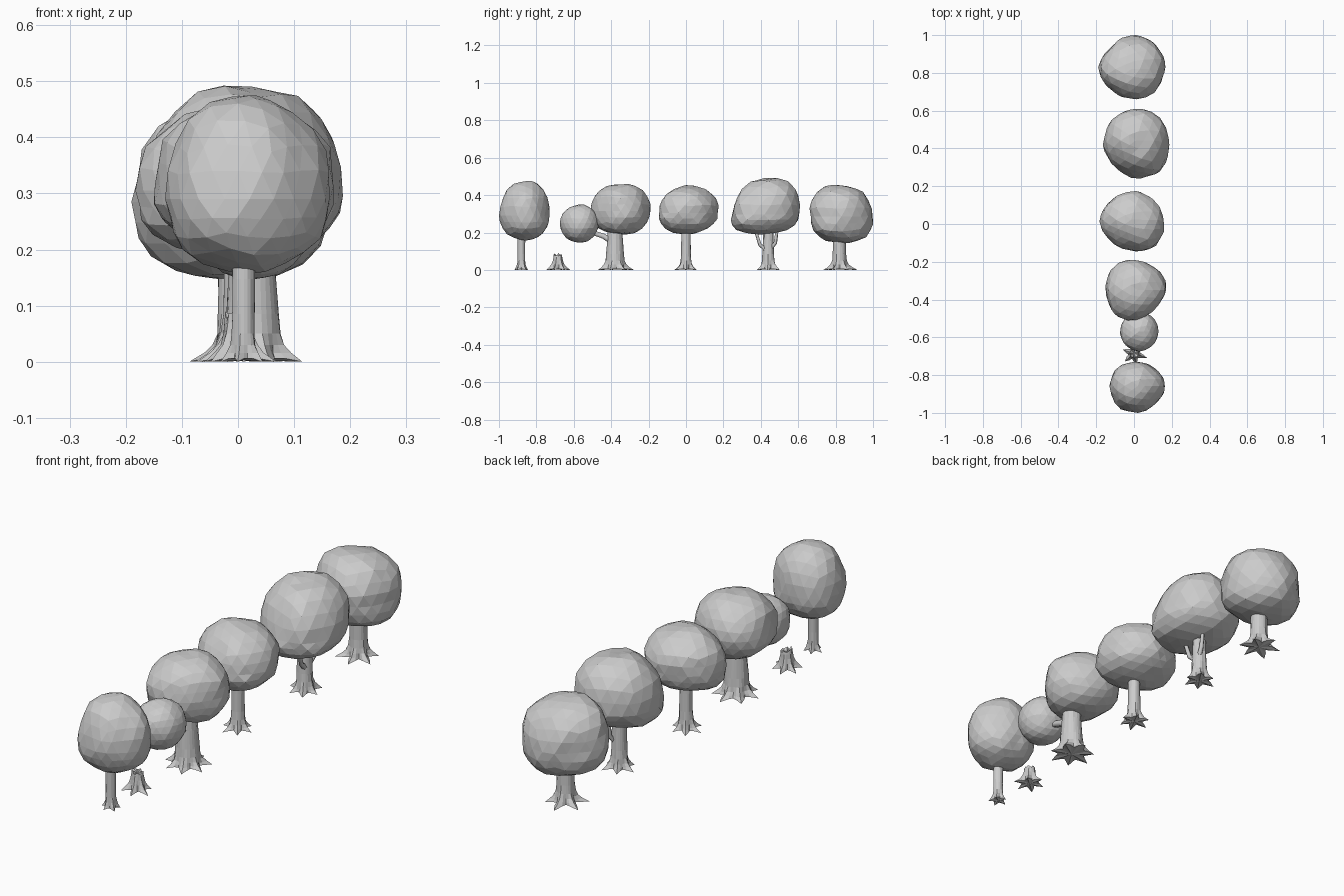
import bpy, bmesh, math, random
from mathutils import Vector, noise

if "Cube" in bpy.data.objects:
    bpy.data.objects.remove(bpy.data.objects["Cube"])

random.seed(4)


def finish(bm, name):
    bmesh.ops.recalc_face_normals(bm, faces=bm.faces)
    me = bpy.data.meshes.new(name)
    bm.to_mesh(me)
    bm.free()
    ob = bpy.data.objects.new(name, me)
    bpy.context.collection.objects.link(ob)
    return ob


# Leafy crown: faceted ball following 8 plan radii, leaned, then fitted to its box
def crown(name, box, equator, radii, lean=0.0, boxy=2.4, rough=0.07):
    bm = bmesh.new()
    bmesh.ops.create_icosphere(bm, subdivisions=3, radius=1)
    off = Vector([random.uniform(-20, 20) for _ in range(3)])
    for v in bm.verts:
        p = v.co.copy()
        a = (math.atan2(p.y, p.x) / (math.pi / 4)) % 8
        i, f = int(a) % 8, a - int(a)
        r = radii[i] * (1 - f) + radii[(i + 1) % 8] * f
        h = math.hypot(p.x, p.y)
        k = (h ** boxy + abs(p.z) ** boxy) ** (-1 / boxy)
        k *= 1 + rough * noise.noise(p * 1.8 + off) + random.uniform(-.008, .008)
        p *= k
        r = r / 30
        v.co = (p.x * r, p.y * r + lean * p.z, p.z)
    lo = [min(v.co[i] for v in bm.verts) for i in range(3)]
    hi = [max(v.co[i] for v in bm.verts) for i in range(3)]
    for v in bm.verts:
        c = v.co
        for i in (0, 1):
            a, b = box[2 * i], box[2 * i + 1]
            c[i] = a + (c[i] - lo[i]) / (hi[i] - lo[i]) * (b - a)
        if c.z > 0:
            c.z = equator + c.z / hi[2] * (box[5] - equator)
        else:
            c.z = equator - c.z / lo[2] * (equator - box[4])
    return finish(bm, name)


# Trunk: stacked rings whose foot spreads into pointed roots
def trunk(name, x, y, r_low, r_top, top, reach, roots=6, jag=0.0):
    bm = bmesh.new()
    n = roots * 4
    amp = [random.uniform(.75, 1.1) for _ in range(roots)]
    turn = random.uniform(0, 6)
    rings = []
    levels = [.006, .016, .03, .05, .085]
    if top > .1:
        levels += [.5 * (.085 + top)]
    else:
        levels[-1] = .07
    levels += [top]
    for z in levels:
        t = min(1, z / top)
        ring = []
        for i in range(n):
            a = turn + 2 * math.pi * i / n
            lobe = (1, .42, .08, .42)[i % 4] * amp[((i + 1) // 4) % roots]
            r = r_low + (r_top - r_low) * t
            r += (reach - r_low) * math.exp(-(z - .006) / .017) * lobe
            r *= random.uniform(.96, 1.04)
            dz = random.uniform(-jag, 0) if z == top else 0
            ring.append(bm.verts.new((x + r * math.cos(a), y + r * math.sin(a), z + dz)))
        rings.append(ring)
    for lower, upper in zip(rings, rings[1:]):
        for i in range(n):
            j = (i + 1) % n
            bm.faces.new((lower[i], lower[j], upper[j], upper[i]))
    for ring, z in ((rings[0], 0.003), (rings[-1], top - jag)):
        c = bm.verts.new((x, y, z))
        for i in range(n):
            bm.faces.new((ring[i], ring[(i + 1) % n], c))
    # root tips touch the ground
    for i in range(0, n, 4):
        rings[0][i].co.z = 0
    return finish(bm, name)


# Branch: tapered six-sided limb along a path
def branch(name, pts, r0, r1):
    cu = bpy.data.curves.new(name, 'CURVE')
    cu.dimensions = '3D'
    cu.bevel_depth = 1
    cu.bevel_resolution = 1
    cu.use_fill_caps = True
    sp = cu.splines.new('POLY')
    sp.points.add(len(pts) - 1)
    for i, p in enumerate(pts):
        sp.points[i].co = (*p, 1)
        sp.points[i].radius = r0 + (r1 - r0) * i / (len(pts) - 1)
    ob = bpy.data.objects.new(name, cu)
    bpy.context.collection.objects.link(ob)
    return ob


# Crowns, front to back
crown("crown_1", (-.13, .163, -1.0, -.73, .157, .475), .29,
      (27, 25, 24, 27, 28, 29, 26, 25), boxy=2.3)
crown("crown_2", (-.15, .17, -.51, -.19, .19, .46), .315,
      (29, 28, 29, 32, 31, 32, 29, 25), boxy=2.3)
crown("side_crown", (-.073, .13, -.675, -.465, .147, .35), .25,
      (30,) * 8, boxy=2.1, rough=.05)
crown("crown_3", (-.183, .16, -.145, .175, .19, .453), .305,
      (32, 31, 29, 28, 32, 28, 29, 35), lean=.05, boxy=2.3)
crown("crown_4", (-.165, .187, .24, .61, .19, .492), .295,
      (33, 36, 34, 33, 33, 29, 31, 35), lean=.15)
crown("crown_5", (-.19, .166, .66, 1.0, .143, .455), .285,
      (34, 33, 31, 29, 34, 31, 31, 34), lean=-.06, boxy=2.6)

# Trunks and stump
trunk("trunk_1", .01, -.88, .019, .021, .21, .042, 5)
trunk("stump", 0, -.685, .027, .022, .09, .068, 6, jag=.018)
trunk("trunk_2", .025, -.38, .052, .036, .24, .098, 7)
trunk("trunk_3", 0, 0, .028, .024, .24, .068, 6)
trunk("trunk_4", .01, .44, .034, .026, .24, .074, 6)
trunk("trunk_5", 0, .82, .036, .034, .2, .092, 6)

# Branches
branch("side_branch", [(.028, -.38, .14), (.028, -.44, .18), (.028, -.5, .2), (.028, -.56, .24)], .018, .012)
branch("left_branch", [(.02, .435, .1), (.025, .395, .135), (.03, .37, .215)], .012, .008)
branch("right_branch", [(.02, .45, .11), (.03, .478, .145), (.03, .488, .22)], .011, .008)
